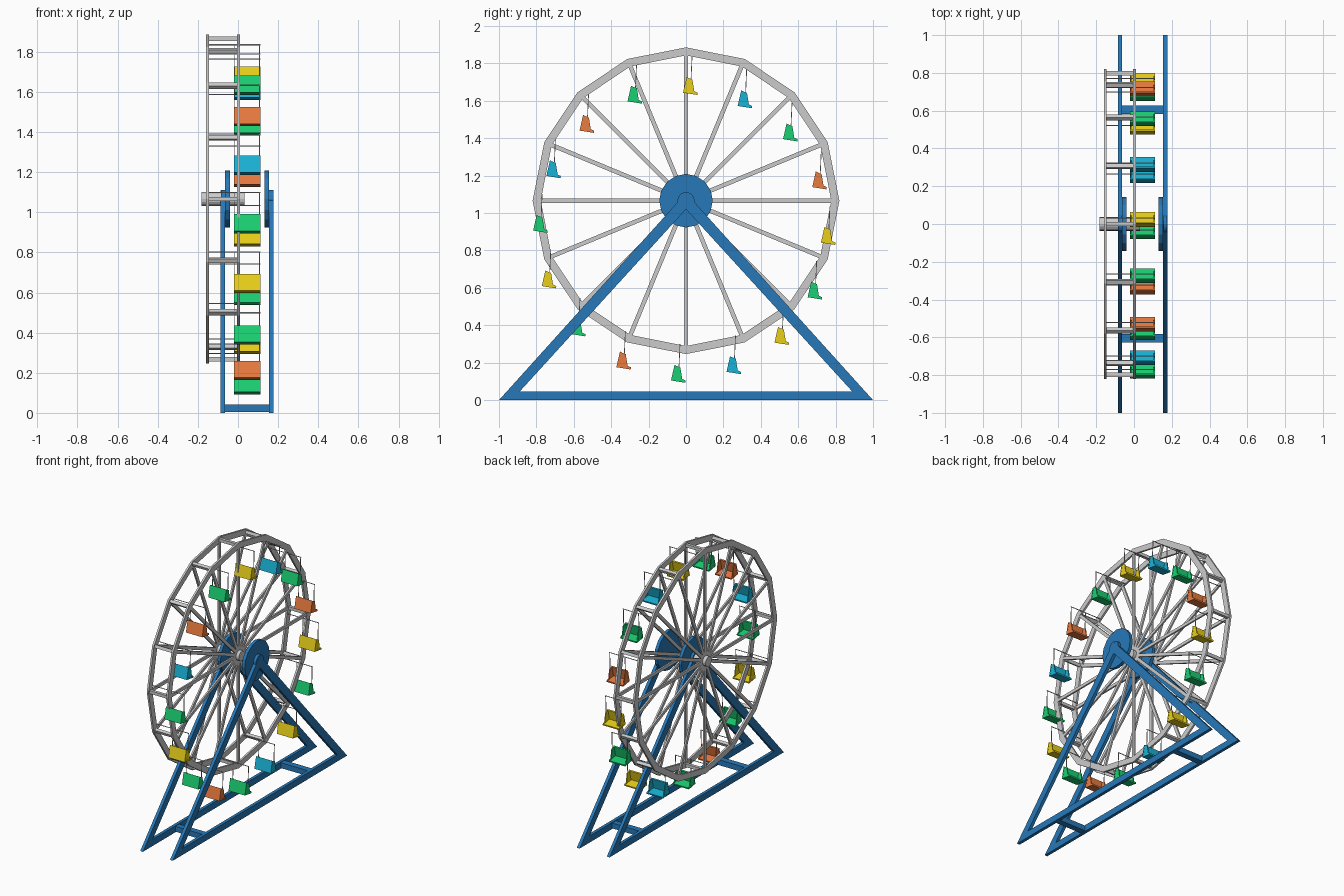
import bpy, bmesh
from math import sin, cos, pi, radians
from mathutils import Vector, Matrix

if "Cube" in bpy.data.objects:
    bpy.data.objects.remove(bpy.data.objects["Cube"])

HUB = Vector((0, 0, 1.066))
N = 16
RIMS = (-0.152, 0.003)


def material(name, rgb):
    m = bpy.data.materials.new(name)
    m.diffuse_color = (*rgb, 1)
    m.use_nodes = True
    m.node_tree.nodes["Principled BSDF"].inputs["Base Color"].default_value = m.diffuse_color
    return m


BLUE = material("frame_blue", (0.02, 0.19, 0.48))
COLOURS = {
    "Y": material("yellow", (0.82, 0.63, 0.01)),
    "B": material("sky_blue", (0.01, 0.45, 0.68)),
    "G": material("green", (0.01, 0.63, 0.17)),
    "O": material("orange", (0.82, 0.2, 0.05)),
}


def finish(bm, name, mat=None):
    bmesh.ops.recalc_face_normals(bm, faces=bm.faces)
    me = bpy.data.meshes.new(name)
    bm.to_mesh(me)
    bm.free()
    ob = bpy.data.objects.new(name, me)
    bpy.context.collection.objects.link(ob)
    if mat:
        me.materials.append(mat)
    return ob


def prism(bm, pts, x0, x1):
    """Extrude a (y, z) outline along x."""
    a = [bm.verts.new((x0, y, z)) for y, z in pts]
    b = [bm.verts.new((x1, y, z)) for y, z in pts]
    bm.faces.new(a)
    bm.faces.new(b[::-1])
    for i in range(len(pts)):
        j = (i + 1) % len(pts)
        bm.faces.new((a[i], a[j], b[j], b[i]))


def ring(bm, outer, inner, x0, x1):
    """Extrude a closed band between two (y, z) outlines along x."""
    loops = [[bm.verts.new((x, y, z)) for y, z in pts]
             for x, pts in ((x0, outer), (x1, outer), (x1, inner), (x0, inner))]
    n = len(outer)
    for k in range(4):
        p, q = loops[k], loops[(k + 1) % 4]
        for i in range(n):
            j = (i + 1) % n
            bm.faces.new((p[i], p[j], q[j], q[i]))


def circle(r, n, y=0.0, z=HUB.z):
    return [(y + r * sin(2 * pi * i / n), z + r * cos(2 * pi * i / n)) for i in range(n)]


def bar(bm, y0, z0, y1, z1, w, x0, x1):
    """Straight bar of width w in the wheel plane."""
    d = Vector((y1 - y0, z1 - z0)).normalized() * w / 2
    prism(bm, [(y0 - d.y, z0 + d.x), (y1 - d.y, z1 + d.x),
               (y1 + d.y, z1 - d.x), (y0 + d.y, z0 - d.x)], x0, x1)


# Wheel rims, spokes and cross bars
for side, x in zip(("back", "front"), RIMS):
    bm = bmesh.new()
    ring(bm, circle(0.82, N), circle(0.777, N), x - 0.007, x + 0.007)
    finish(bm, side + "_rim")
    bm = bmesh.new()
    for i in range(N):
        a = 2 * pi * i / N
        bar(bm, 0.03 * sin(a), HUB.z + 0.03 * cos(a),
            0.785 * sin(a), HUB.z + 0.785 * cos(a), 0.023, x - 0.006, x + 0.006)
    finish(bm, side + "_spokes")

bm = bmesh.new()
for i in range(N):
    a = 2 * pi * i / N
    bar(bm, 0.787 * sin(a), HUB.z + 0.787 * cos(a),
        0.809 * sin(a), HUB.z + 0.809 * cos(a), 0.022, *RIMS)
finish(bm, "rim_cross_bars")

# Axle
bm = bmesh.new()
prism(bm, circle(0.036, 16), -0.182, 0.032)
finish(bm, "axle")

# Support frames, hub discs and apex caps
outer = [(-1, 0), (1, 0), (0, 1.108)]
inner = [(-0.888, 0.047), (0.888, 0.047), (0, 1.02)]
for side, x0, x1, d0, d1 in (("back", -0.086, -0.064, -0.064, -0.041),
                             ("front", 0.154, 0.177, 0.131, 0.154)):
    bm = bmesh.new()
    ring(bm, outer, inner, x0, x1)
    finish(bm, side + "_frame", BLUE)
    bm = bmesh.new()
    prism(bm, circle(0.143, 16), d0, d1)
    prism(bm, circle(0.046, 16), x0 + 0.001, x1 - 0.001)
    finish(bm, side + "_hub_disc", BLUE)

# Ground struts joining the two frames
bm = bmesh.new()
for y in (-0.605, 0.605):
    prism(bm, [(y - 0.022, 0.004), (y + 0.022, 0.004),
               (y + 0.022, 0.043), (y - 0.022, 0.043)], -0.07, 0.16)
finish(bm, "base_struts", BLUE)

# Seats, each on a pivot rod with two thin hangers
S0, S1 = -0.02, 0.111
SIDE = [(-0.037, -0.034), (0.037, -0.046), (0.039, -0.036), (0.022, -0.028),
        (0.012, 0.034), (-0.018, 0.046)]
BACK = [(-0.038, -0.036), (-0.03, -0.037), (-0.011, 0.044), (-0.019, 0.048)]
BENCH = [(-0.036, -0.036), (0.038, -0.048), (0.04, -0.038), (-0.032, -0.026)]
for i, key in enumerate("YBGOYGYBGOGYGBOG"):
    a = radians(2.4 + 22.5 * i)
    py, pz = 0.77 * sin(a), HUB.z + 0.77 * cos(a)
    cy, cz = py - 0.01, pz - 0.156
    bm = bmesh.new()
    move = lambda pts: [(cy + y, cz + z) for y, z in pts]
    prism(bm, move(BACK), S0, S1)
    prism(bm, move(BENCH), S0, S1)
    prism(bm, move(SIDE), S0 + 0.001, S0 + 0.008)
    prism(bm, move(SIDE), S1 - 0.008, S1 - 0.001)
    finish(bm, "seat", COLOURS[key])
    bm = bmesh.new()
    prism(bm, circle(0.003, 6, py, pz), RIMS[0], S1)
    for x in (S0 + 0.002, S1 - 0.006):
        bar(bm, py, pz, cy + 0.004, cz + 0.02, 0.004, x, x + 0.004)
    finish(bm, "seat_hanger")
